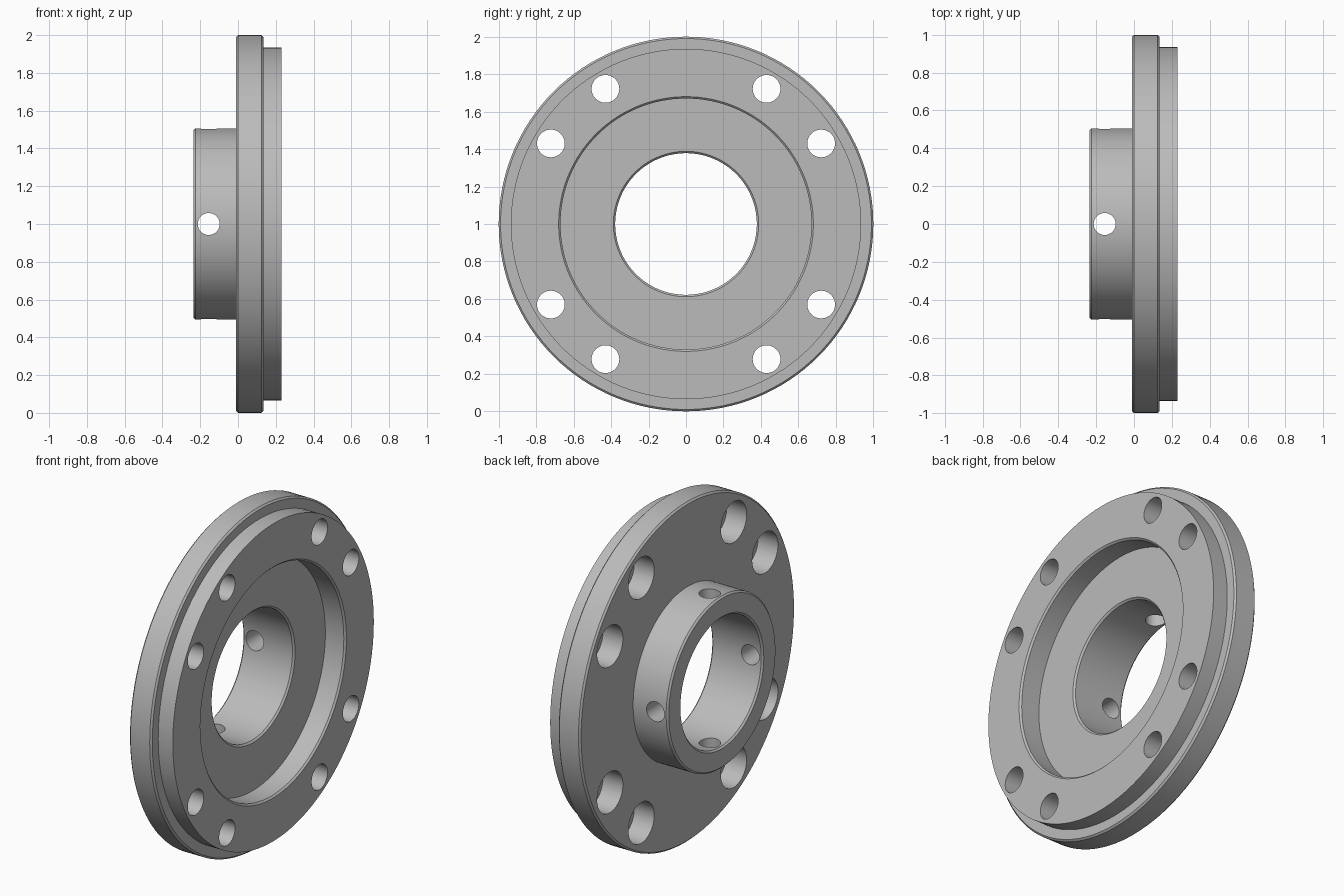
import bpy, bmesh, math
from mathutils import Matrix

cube = bpy.data.objects.get("Cube")
if cube:
    bpy.data.objects.remove(cube, do_unlink=True)

steel = bpy.data.materials.new("grey steel")
steel.use_nodes = True
grey = (0.5, 0.5, 0.5, 1)
steel.diffuse_color = grey
steel.node_tree.nodes["Principled BSDF"].inputs["Base Color"].default_value = grey


def lathe(name, profile, steps, matrix):
    """Revolve a closed (x, radius) profile around the x axis."""
    bm = bmesh.new()
    verts = [bm.verts.new((x, 0, r)) for x, r in profile]
    edges = [bm.edges.new((a, b)) for a, b in zip(verts, verts[1:] + verts[:1])]
    bmesh.ops.spin(bm, geom=verts + edges, cent=(0, 0, 0), axis=(1, 0, 0),
                   angle=math.tau, steps=steps)
    bmesh.ops.remove_doubles(bm, verts=bm.verts, dist=1e-5)
    loose = [e for e in bm.edges if not e.link_faces]
    bmesh.ops.delete(bm, geom=loose, context='EDGES')
    bmesh.ops.recalc_face_normals(bm, faces=bm.faces)
    mesh = bpy.data.meshes.new(name)
    bm.to_mesh(mesh)
    bm.free()
    mesh.materials.append(steel)
    obj = bpy.data.objects.new(name, mesh)
    obj.matrix_world = matrix
    bpy.context.collection.objects.link(obj)
    return obj


centre = Matrix.Translation((0, 0, 1))
c = 0.01  # chamfer size
back, face, step, front, floor = -0.235, -0.01, 0.135, 0.23, 0.10
bore, hub, recess, spigot = 0.378, 0.506, 0.67, 0.935

# Body: hub, flange, raised spigot, shallow recess and through bore
flange = lathe("hub_flange", [
    (back, bore + c), (back, hub - c), (back + c, hub), (face, hub),
    (face, 1 - c), (face + c, 1), (step - c, 1), (step, 1 - c),
    (step, spigot), (front, spigot), (front, recess + c), (front - c, recess),
    (floor, recess), (floor, bore + c), (floor - c, bore), (back + c, bore),
], 128, centre)

# Counterbored bolt holes, in pairs about the diagonals
cutters = []
for quarter in range(4):
    for offset in (30.8, 59.2):
        turn = Matrix.Rotation(math.radians(90 * quarter + offset), 4, 'X')
        cutters.append(lathe("bolt_hole_cutter", [
            (face - 0.05, 0), (face - 0.05, 0.12), (face + 0.13, 0.12),
            (face + 0.13, 0.074), (front + 0.05, 0.074), (front + 0.05, 0),
        ], 48, centre @ turn @ Matrix.Translation((0, 0, 0.84))))

    # Radial set screw hole through the hub wall
    turn = Matrix.Rotation(math.radians(90 * quarter), 4, 'X')
    aim = Matrix.Translation((-0.155, 0, 0)) @ Matrix.Rotation(-math.pi / 2, 4, 'Y')
    cutters.append(lathe("screw_hole_cutter", [
        (0.3, 0), (0.3, 0.058), (0.6, 0.058), (0.6, 0),
    ], 40, centre @ turn @ aim))

# Cut the holes and drop the cutters
bpy.context.view_layer.objects.active = flange
for cutter in cutters:
    cutter.hide_render = True
    mod = flange.modifiers.new("hole", 'BOOLEAN')
    mod.operation, mod.solver, mod.object = 'DIFFERENCE', 'EXACT', cutter
    bpy.ops.object.modifier_apply(modifier=mod.name)
    bpy.data.objects.remove(cutter, do_unlink=True)

bpy.ops.object.select_all(action='DESELECT')
flange.select_set(True)
bpy.ops.object.shade_smooth_by_angle(angle=math.radians(30))
